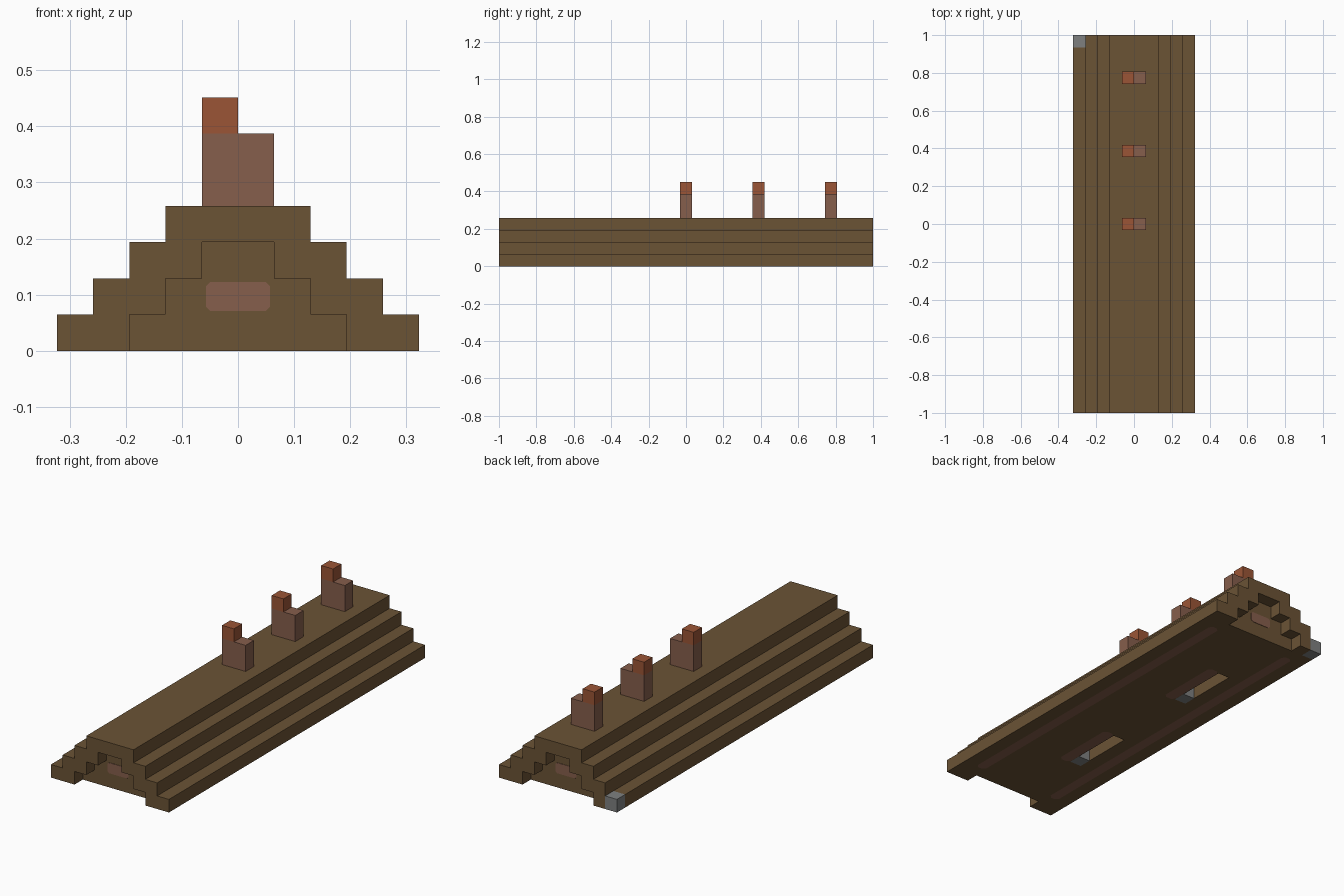
import bpy
import bmesh
from mathutils import Vector

cube = bpy.data.objects.get("Cube")
if cube:
    bpy.data.objects.remove(cube, do_unlink=True)

V = 2 / 31  # one block of the grid


def material(name, rgb):
    lin = [((c / 255 + 0.055) / 1.055) ** 2.4 for c in rgb] + [1.0]
    m = bpy.data.materials.new(name)
    m.use_nodes = True
    m.diffuse_color = lin
    m.node_tree.nodes["Principled BSDF"].inputs["Base Color"].default_value = lin
    return m


BROWN = material("wood_brown", (107, 83, 53))
CLAY = material("clay_brown", (134, 94, 76))
RUST = material("rust_orange", (155, 85, 54))
GREY = material("stone_grey", (126, 128, 128))


def prism(name, points, direction, mat):
    """Extrude a flat outline along a direction."""
    bm = bmesh.new()
    face = bm.faces.new([bm.verts.new(p) for p in points])
    out = bmesh.ops.extrude_face_region(bm, geom=[face])
    verts = [g for g in out["geom"] if isinstance(g, bmesh.types.BMVert)]
    bmesh.ops.translate(bm, verts=verts, vec=Vector(direction))
    bmesh.ops.recalc_face_normals(bm, faces=bm.faces)
    mesh = bpy.data.meshes.new(name)
    bm.to_mesh(mesh)
    bm.free()
    mesh.materials.append(mat)
    ob = bpy.data.objects.new(name, mesh)
    bpy.context.collection.objects.link(ob)
    return ob


def box(name, lo, hi, mat):
    (a, b, c), (d, e, f) = lo, hi
    return prism(name, [(a, b, c), (d, b, c), (d, e, c), (a, e, c)], (0, 0, f - c), mat)


def steps(half_width, levels, base=0.0):
    """Outline of a stepped gable, one block per step."""
    right = []
    for i in range(levels):
        w = (half_width - i) * V
        right += [(w, base if i == 0 else i * V), (w, (i + 1) * V)]
    return right + [(-x, z) for x, z in reversed(right)]


def chamfered(cx, cy, hx, hy, c):
    """Rectangle outline with cut corners."""
    return [(cx + sx * px, cy + sy * py)
            for sx, sy, flip in ((1, 1, 0), (-1, 1, 1), (-1, -1, 0), (1, -1, 1))
            for px, py in ([(hx, hy - c), (hx - c, hy)][::-1 if flip else 1])]


def cut(target, cutter):
    mod = target.modifiers.new("cut", 'BOOLEAN')
    mod.operation = 'DIFFERENCE'
    mod.solver = 'EXACT'
    mod.object = cutter
    bpy.context.view_layer.objects.active = target
    bpy.ops.object.modifier_apply(modifier=mod.name)
    bpy.data.objects.remove(cutter, do_unlink=True)


# Stepped roof running front to back
roof = prism("stepped_roof", [(x, -1, z) for x, z in steps(5, 4)], (0, 2, 0), BROWN)

# Recessed gables at both ends, each with a clay panel
for side, label in ((-1, "front"), (1, "back")):
    wall = side * (1 - V)
    cut(roof, prism("cutter", [(x, wall, z) for x, z in steps(3, 3, -V)],
                    (0, side * 2 * V, 0), BROWN))
    outline = chamfered(0, 1.5 * V, 0.057, 0.026, 0.008)
    prism(label + "_gable_panel", [(x, wall, z) for x, z in outline],
          (0, side * 0.002, 0), CLAY)

# Slots in the underside, each with a stone block at one end
for y0, label in ((-8.5 * V, "front"), (3.5 * V, "back")):
    cut(roof, box("cutter", (-2 * V, y0, -V), (-V, y0 + 5 * V, V), BROWN))
    box(label + "_slot_stone", (-2 * V, y0, 0), (-V, y0 + V, V), GREY)

# Clay panels set flush into the underside
panels = {
    "left_floor_strip": (3.5 * V, 0, 0.026, 0.87),
    "right_floor_strip": (-3.5 * V, 0, 0.026, 0.87),
    "front_floor_panel": (-0.5 * V, -6 * V, 0.03, 0.17),
    "back_floor_panel": (-0.5 * V, 6 * V, 0.03, 0.17),
}
for name, (cx, cy, hx, hy) in panels.items():
    outline = chamfered(cx, cy, hx, hy, 0.015)
    cut(roof, prism("cutter", [(x, y, -V) for x, y in outline], (0, 0, V + 0.005), BROWN))
    prism(name, [(x, y, 0) for x, y in outline], (0, 0, 0.005), CLAY)

# Stone corner block
cut(roof, box("cutter", (-6 * V, 1 - V, -V), (-4 * V, 1 + V, V), BROWN))
box("corner_stone", (-5 * V, 1 - V, 0), (-4 * V, 1, V), GREY)

# Chimneys with a rust cap on one half
for i, row in enumerate((0, 6, 12)):
    y0, y1 = (row - 0.5) * V, (row + 0.5) * V
    box(f"chimney_{i + 1}", (-V, y0, 4 * V), (V, y1, 6 * V), CLAY)
    box(f"chimney_cap_{i + 1}", (-V, y0, 6 * V), (0, y1, 7 * V), RUST)
